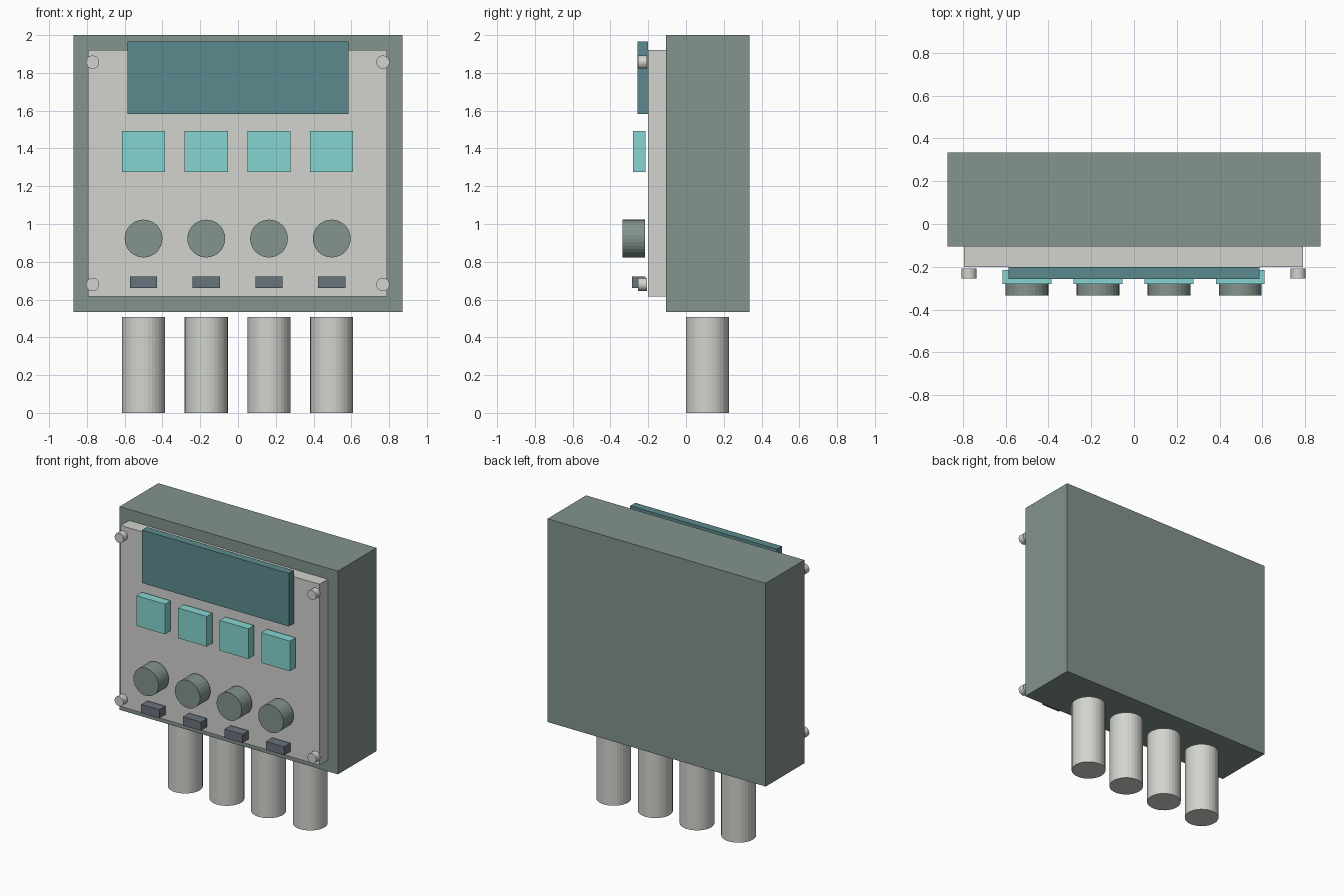
import bpy
import math

cube = bpy.data.objects.get("Cube")
if cube:
    bpy.data.objects.remove(cube, do_unlink=True)


def linear(c):
    c /= 255
    return c / 12.92 if c <= 0.04045 else ((c + 0.055) / 1.055) ** 2.4


def material(name, rgb):
    mat = bpy.data.materials.new(name)
    colour = (*[linear(c) for c in rgb], 1)
    mat.diffuse_color = colour
    mat.use_nodes = True
    mat.node_tree.nodes["Principled BSDF"].inputs["Base Color"].default_value = colour
    return mat


grey_green = material("grey green", (131, 147, 141))
pale_grey = material("pale grey", (210, 212, 206))
dark_teal = material("dark teal", (92, 138, 142))
light_teal = material("light teal", (134, 214, 210))
slate = material("slate", (106, 115, 124))


def finish(name, mat):
    obj = bpy.context.object
    obj.name = name
    obj.data.materials.append(mat)
    bpy.ops.object.transform_apply(location=False, rotation=True, scale=True)
    return obj


def box(name, mat, xs, ys, zs):
    """Box spanning a (min, max) range on each axis."""
    spans = (xs, ys, zs)
    bpy.ops.mesh.primitive_cube_add(size=1, location=[sum(s) / 2 for s in spans])
    bpy.context.object.scale = [s[1] - s[0] for s in spans]
    return finish(name, mat)


def cylinder(name, mat, radius, depth, centre, facing_front=True):
    bpy.ops.mesh.primitive_cylinder_add(
        vertices=32, radius=radius, depth=depth, location=centre,
        rotation=(math.pi / 2 if facing_front else 0, 0, 0))
    return finish(name, mat)


# Housing, front panel and display
box("housing", grey_green, (-0.87, 0.87), (-0.105, 0.335), (0.535, 2.0))
box("front_panel", pale_grey, (-0.795, 0.79), (-0.2, -0.105), (0.615, 1.92))
box("display", dark_teal, (-0.585, 0.585), (-0.257, -0.2), (1.583, 1.965))

# Four control channels: button, knob, switch and cable gland
for i in range(4):
    x = -0.5 + i * 0.332
    n = i + 1
    box(f"button_{n}", light_teal, (x - 0.114, x + 0.114), (-0.28, -0.215), (1.275, 1.493))
    cylinder(f"knob_{n}", grey_green, 0.1, 0.118, (x, -0.276, 0.923))
    box(f"switch_{n}", slate, (x - 0.072, x + 0.072), (-0.285, -0.215), (0.66, 0.722))
    cylinder(f"cable_gland_{n}", pale_grey, 0.114, 0.508, (x, 0.114, 0.254), False)

# Corner screws
for side, x in (("right", -0.77), ("left", 0.767)):
    for level, z in (("lower", 0.68), ("upper", 1.857)):
        cylinder(f"screw_{level}_{side}", pale_grey, 0.035, 0.048, (x, -0.231, z))
